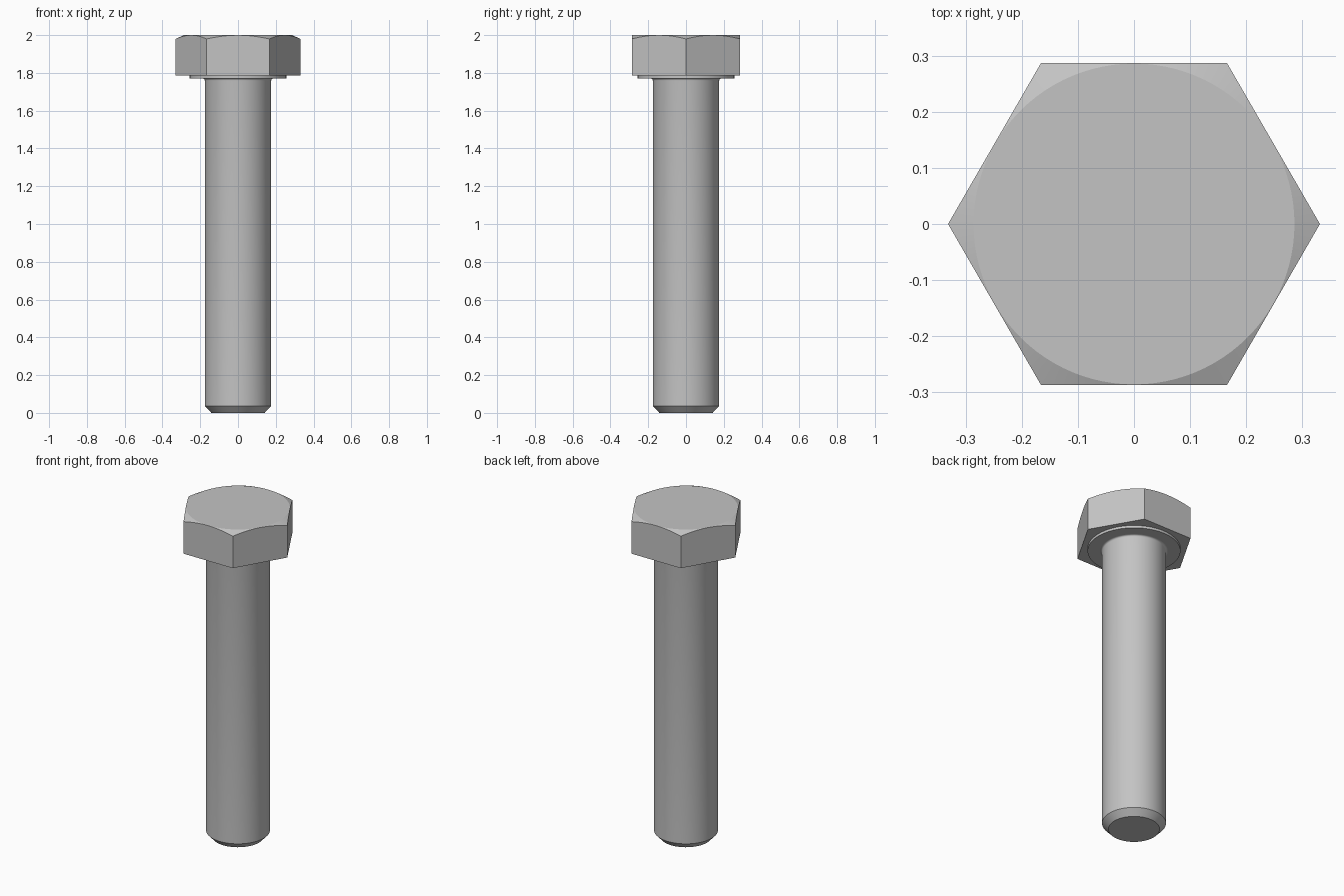
import bpy, bmesh
from math import pi, cos, sin, radians

cube = bpy.data.objects.get("Cube")
if cube:
    bpy.data.objects.remove(cube, do_unlink=True)

steel = bpy.data.materials.new("plain_steel_grey")
steel.use_nodes = True
GREY = (0.55, 0.55, 0.55, 1)
steel.diffuse_color = GREY
steel.node_tree.nodes["Principled BSDF"].inputs["Base Color"].default_value = GREY

APOTHEM = 0.287            # half the width across the head's flats
HEAD_BOTTOM, TOP = 1.785, 2.0
SLOPE = 0.45               # fall of the head's crown chamfer
PER_SIDE = 16


def finish(bm, name, angle):
    bmesh.ops.recalc_face_normals(bm, faces=bm.faces)
    mesh = bpy.data.meshes.new(name)
    bm.to_mesh(mesh)
    bm.free()
    mesh.materials.append(steel)
    obj = bpy.data.objects.new(name, mesh)
    bpy.context.collection.objects.link(obj)
    bpy.ops.object.select_all(action="DESELECT")
    obj.select_set(True)
    bpy.context.view_layer.objects.active = obj
    bpy.ops.object.shade_smooth_by_angle(angle=radians(angle))


def turned(name, profile, sides=64):
    """Closed solid turned about z from (radius, height) points."""
    bm = bmesh.new()
    rings = [[bm.verts.new((r * cos(2 * pi * i / sides), r * sin(2 * pi * i / sides), z))
              for i in range(sides)] for r, z in profile]
    for low, high in zip(rings, rings[1:]):
        for i in range(sides):
            j = (i + 1) % sides
            bm.faces.new((low[i], low[j], high[j], high[i]))
    bm.faces.new(rings[0])
    bm.faces.new(rings[-1])
    finish(bm, name, 30)


def hex_head():
    """Hexagonal prism whose crown is trimmed by a shallow cone."""
    bm = bmesh.new()
    crown, rim, base = [], [], []
    crown_r = APOTHEM - 0.001
    count = 6 * PER_SIDE
    for i in range(count):
        a = 2 * pi * i / count
        r = APOTHEM / cos(a % (pi / 3) - pi / 6)
        crown.append(bm.verts.new((crown_r * cos(a), crown_r * sin(a), TOP)))
        rim.append(bm.verts.new((r * cos(a), r * sin(a), TOP - (r - crown_r) * SLOPE)))
        if i % PER_SIDE == 0:
            base.append(bm.verts.new((r * cos(a), r * sin(a), HEAD_BOTTOM)))
    bm.faces.new(crown)
    bm.faces.new(base)
    for i in range(count):
        j = (i + 1) % count
        bm.faces.new((rim[i], rim[j], crown[j], crown[i]))
    for s in range(6):
        arc = [rim[(s * PER_SIDE + k) % count] for k in range(PER_SIDE + 1)]
        bm.faces.new([base[s], base[(s + 1) % 6]] + arc[::-1])
    finish(bm, "hex_head", 20)


hex_head()

# Thin bearing face under the head
turned("washer_face", [(0.256, 1.77), (0.256, 1.79)])

# Shank with a chamfered tip and a small fillet where it meets the head
fillet = [(0.176 + 0.01 * (1 - cos(t * pi / 8)), 1.76 + 0.01 * sin(t * pi / 8))
          for t in range(5)]
turned("shank", [(0.141, 0), (0.176, 0.037)] + fillet + [(0.186, 1.775)])
